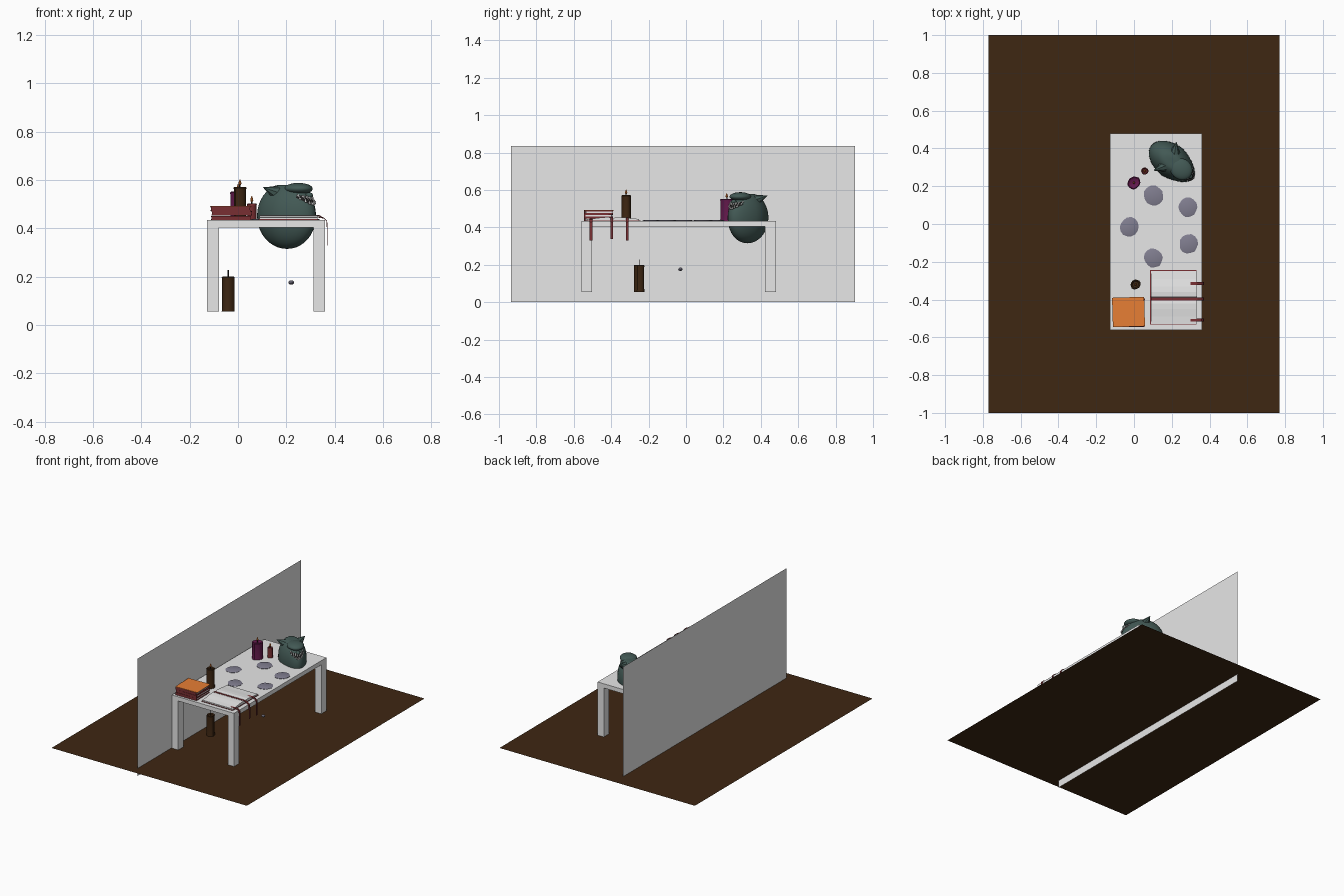
import bpy, bmesh, math, random
from mathutils import Vector, Matrix

if "Cube" in bpy.data.objects:
    bpy.data.objects.remove(bpy.data.objects["Cube"])

random.seed(4)

def mat(name, r, g, b):
    m = bpy.data.materials.new(name)
    m.diffuse_color = (r, g, b, 1)
    m.use_nodes = True
    m.node_tree.nodes["Principled BSDF"].inputs["Base Color"].default_value = m.diffuse_color
    return m

GREY = mat("light grey", .8, .8, .8)
BROWN = mat("dark brown", .049, .02, .0063)
RED = mat("dark red", .19, .028, .032)
ORANGE = mat("orange", .8, .21, .035)
PURPLE = mat("plum", .13, .01, .075)
STONE = mat("stone violet", .22, .21, .28)
GREEN = mat("dark grey green", .055, .1, .09)
BLACK = mat("near black", .012, .012, .012)

def mesh(name, verts, faces, m, smooth=False):
    me = bpy.data.meshes.new(name)
    me.from_pydata(verts, [], faces)
    bm = bmesh.new()
    bm.from_mesh(me)
    bmesh.ops.recalc_face_normals(bm, faces=bm.faces)
    bm.to_mesh(me)
    bm.free()
    me.materials.append(m)
    if smooth:
        me.shade_smooth()
    ob = bpy.data.objects.new(name, me)
    bpy.context.collection.objects.link(ob)
    return ob

def box(name, x0, x1, y0, y1, z0, z1, m, turn=0):
    c = Vector(((x0 + x1) / 2, (y0 + y1) / 2, (z0 + z1) / 2))
    v = [Vector((x, y, z)) - c for x in (x0, x1) for y in (y0, y1) for z in (z0, z1)]
    f = [(0, 1, 3, 2), (4, 6, 7, 5), (0, 4, 5, 1), (2, 3, 7, 6), (0, 2, 6, 4), (1, 5, 7, 3)]
    ob = mesh(name, v, f, m)
    ob.location = c
    ob.rotation_euler.z = turn
    return ob

def lathe(name, x, y, profile, m, n=16, wobble=0.0, smooth=True):
    """Rings of (radius, z) with an irregular outline, closed at both ends."""
    out = [1 + wobble * (math.sin(2 * math.tau * i / n + x * 40) * .5 + random.uniform(-.6, .6)) for i in range(n)]
    v, f = [], []
    for r, z in profile:
        v += [(x + r * out[i] * math.cos(math.tau * i / n),
               y + r * out[i] * math.sin(math.tau * i / n), z) for i in range(n)]
    for k in range(len(profile) - 1):
        f += [(k*n + i, k*n + (i+1) % n, (k+1)*n + (i+1) % n, (k+1)*n + i) for i in range(n)]
    f += [tuple(range(n)), tuple(range((len(profile)-1) * n, len(profile) * n))]
    ob = mesh(name, v, f, m)
    if smooth:
        bpy.context.view_layer.objects.active = ob
        ob.select_set(True)
        bpy.ops.object.shade_smooth_by_angle(angle=math.radians(40))
        ob.select_set(False)
    return ob

# floor and wall sheets
mesh("floor", [(-.77, -1, .053), (.77, -1, .053), (.77, 1, .053), (-.77, 1, .053)], [(0, 1, 2, 3)], BROWN)
mesh("wall", [(-.135, -.936, 0), (-.135, .904, 0), (-.135, .904, .835), (-.135, -.936, .835)], [(0, 1, 2, 3)], GREY)

# table
TOP = .434
box("table_top", -.128, .361, -.56, .48, .404, TOP, GREY)
for i, x in enumerate((-.128, .312)):
    for j, y in enumerate((-.56, .422)):
        box(f"table_leg_{i}{j}", x, x + .049, y, y + .058, .055, .404, GREY)

# candles: body with a dished top, wick and flame
def candle(name, x, y, r, z0, z1, m, flame=True):
    lathe(name, x, y, [(r, z0), (r * .95, z0 + .02), (r * .95, z1 - .012), (r, z1 - .004),
                       (r * .85, z1), (r * .6, z1 - .006)], m, wobble=.1)
    lathe(name + "_wick", x, y, [(.003, z1 - .008), (.003, z1 + (.012 if flame else .027))], BLACK, 6)
    if flame:
        lathe(name + "_flame", x, y, [(.002, z1 + .006), (.0065, z1 + .012), (.005, z1 + .02), (.001, z1 + .031)], ORANGE, 8)

candle("floor_candle", -.04, -.25, .028, .055, .2, BROWN, False)
candle("brown_candle", .008, -.32, .026, TOP, .572, BROWN)
candle("plum_candle", 0, .218, .034, TOP, .552, PURPLE)
candle("red_candle", .057, .28, .019, TOP, .503, RED)

# flat stones on the table and a pebble under it
for i, (x, y, r) in enumerate([(.103, .15, .053), (.285, .09, .051), (-.025, -.015, .05),
                               (.29, -.105, .05), (.102, -.18, .05)]):
    lathe(f"flat_stone_{i}", x, y, [(r, TOP - .002), (r, TOP + .002), (r * .85, TOP + .005)], STONE, 14, .08)
lathe("pebble", .22, -.03, [(.004, .167), (.011, .172), (.012, .178), (.005, .185)], STONE, 10, .08)

# stack of closed books, spines to the front
for i, (turn, dx) in enumerate(((.02, 0), (-.03, .003), (.03, -.002))):
    z = TOP + i * .019
    x0, x1, y0, y1 = -.11 + dx, .052 + dx, -.54, -.392
    box(f"book_{i}_pages", x0 + .004, x1 - .004, y0 + .004, y1 - .004, z + .004, z + .014, GREY, turn)
    box(f"book_{i}_lower_cover", x0, x1, y0, y1, z, z + .004, RED, turn)
    box(f"book_{i}_upper_cover", x0, x1, y0, y1, z + .014, z + .018, RED, turn)
    box(f"book_{i}_spine", x0, x1, y0 - .004, y0 + .003, z, z + .018, RED, turn * .3)
box("stack_top_cover", -.114, .056, -.543, -.388, TOP + .0555, TOP + .059, ORANGE, .03)

# open book: cover plus two curved page blocks swept along x
box("open_book_cover", .085, .332, -.532, -.243, TOP, TOP + .004, RED)
mid = -.39
for side in (-1, 1):
    prof = [(0, .004)] + [(w, h) for w, h in ((0, .012), (.01, .019), (.03, .021), (.06, .019),
                                              (.1, .014), (.14, .011))] + [(.14, .004)]
    n = len(prof)
    v = [(x, mid + side * w, TOP + h) for x in (.09, .33) for w, h in prof]
    f = [(i, (i+1) % n, n + (i+1) % n, n + i) for i in range(n)] + [tuple(range(n)), tuple(range(n, 2*n))]
    mesh(f"open_book_pages_{side}", v, f, GREY)

# ribbons hanging over the table edge
for i, (y, xs, z) in enumerate(((-.508, .3, .447), (-.397, .09, .455), (-.315, .3, .452))):
    path = [(xs, z), (.335, z), (.358, .443), (.369, .43), (.371, .39), (.371, .33 + .008 * (i == 1))]
    v = [(x, y + s, h) for x, h in path for s in (-.007, .007)]
    ob = mesh(f"ribbon_{i}", v, [(2*k, 2*k+1, 2*k+3, 2*k+2) for k in range(len(path) - 1)], RED)
    ob.modifiers.new("thick", 'SOLIDIFY').thickness = .003

# grinning head, modelled facing local +x, then turned
HEAD = Matrix.Translation((.203, .328, .452)) @ Matrix.Rotation(math.atan2(-.62, .78), 4, 'Z')

def ellipsoid(name, centre, size, m, shape=None):
    bm = bmesh.new()
    bmesh.ops.create_uvsphere(bm, u_segments=32, v_segments=20, radius=1)
    for vert in bm.verts:
        p = vert.co
        if shape:
            shape(p)
        vert.co = Vector([c + s * q for c, s, q in zip(centre, size, p)])
    me = bpy.data.meshes.new(name)
    bm.to_mesh(me)
    bm.free()
    me.materials.append(m)
    me.shade_smooth()
    ob = bpy.data.objects.new(name, me)
    bpy.context.collection.objects.link(ob)
    ob.matrix_world = HEAD
    return ob

def taper(p):
    p.y *= 1 - .22 * max(0, p.x)
    p.z = min(p.z, .93)

ellipsoid("head", (0, 0, 0), (.142, .09, .137), GREEN, taper)
ellipsoid("brow", (.06, 0, .112), (.062, .055, .024), GREEN)
ellipsoid("nose", (.117, 0, .085), (.016, .014, .012), GREEN)

def spike(name, base, r, tip, m, n=6):
    base, tip = Vector(base), Vector(tip)
    q = (tip - base).to_track_quat('Z', 'Y')
    v = [base + q @ Vector((r * math.cos(math.tau*i/n), r * math.sin(math.tau*i/n), 0)) for i in range(n)] + [tip]
    ob = mesh(name, v, [(i, (i+1) % n, n) for i in range(n)] + [tuple(range(n))], m)
    ob.matrix_world = HEAD
    return ob

for s in (-1, 1):
    spike(f"ear_{s}", (-.02, s * .045, .095), .03, (-.05, s * .098, .118), GREEN, 8)

# mouth band and teeth laid on the face surface
def face(v, z, lift):
    u = math.sqrt(max(.05, 1 - (v / .075) ** 2 - (z / .137) ** 2)) * .142
    return Vector((u + lift, v, z))

cols = [(-.046 + .0115 * i) for i in range(9)]
grin = lambda v: .062 + 9 * v * v
mouth = [face(v, grin(v) + h * (1 - (v / .06) ** 2), .004) for v in cols for h in (-.018, .018)]
ob = mesh("mouth", mouth, [(2*k, 2*k+2, 2*k+3, 2*k+1) for k in range(8)], BLACK)
ob.matrix_world = HEAD
for k, v in enumerate(cols[:-1]):
    v += .00575
    h = .017 * (1 - (v / .06) ** 2)
    for s in (-1, 1):
        spike(f"tooth_{k}_{s}", face(v, grin(v) + s * h, .006), .0055,
              face(v, grin(v) - s * .002, .009), GREY, 5)
